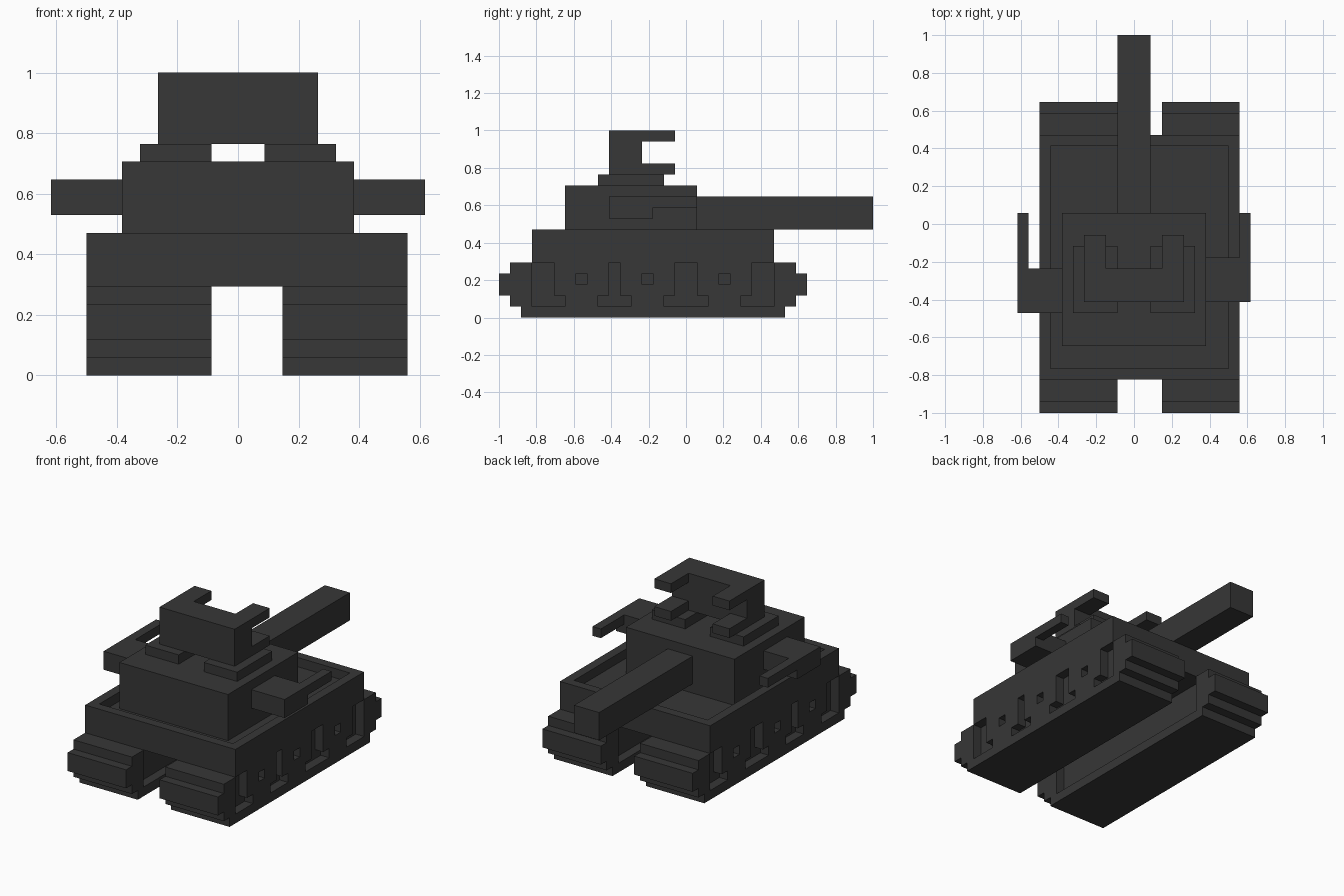
import bpy, bmesh, math
from mathutils import Vector

if "Cube" in bpy.data.objects:
    bpy.data.objects.remove(bpy.data.objects["Cube"])

U = 2 / 34                          # one block
ORIGIN = Vector((-10.5, -17, 0))    # grid corner, in blocks

dark = bpy.data.materials.new("dark_grey")
dark.diffuse_color = (0.038, 0.038, 0.038, 1)
dark.use_nodes = True
dark.node_tree.nodes["Principled BSDF"].inputs["Base Color"].default_value = dark.diffuse_color


def cells(box):
    x0, x1, y0, y1, z0, z1 = box
    return {(x, y, z) for x in range(x0, x1) for y in range(y0, y1) for z in range(z0, z1)}


def solid(add, cut=()):
    out = set()
    for b in add:
        out |= cells(b)
    for b in cut:
        out -= cells(b)
    return out


def mirrored(part, total):
    return {(total - 1 - x, y, z) for x, y, z in part}


parts = {}

# Track: stepped profile, wheel gaps cut in the outer side, one long recess inside
wheel_gaps = [(3, 5, 1, 5), (5, 6, 1, 2), (10, 11, 2, 5), (9, 12, 1, 2),
              (16, 18, 2, 5), (15, 19, 1, 2), (23, 25, 1, 5), (22, 23, 1, 2),
              (7, 8, 3, 4), (13, 14, 3, 4), (20, 21, 3, 4)]
left = solid([(2, 9, 2, 26, 0, 1), (2, 9, 1, 27, 1, 2), (2, 9, 0, 28, 2, 4), (2, 9, 1, 27, 4, 5)],
             [(2, 3, *g) for g in wheel_gaps] + [(8, 9, 3, 25, 1, 5)])
parts["left_track"] = left
parts["right_track"] = mirrored(left, 22)

# Hull with a sunken deck
parts["hull"] = solid([(2, 20, 3, 25, 5, 8)], [(3, 19, 4, 24, 7, 8)])

# Turret and gun
parts["turret"] = solid([(4, 17, 6, 18, 7, 12)])
parts["gun_barrel"] = solid([(9, 12, 18, 34, 8, 11)])

# Side arms with forward prongs
parts["left_arm"] = solid([(0, 4, 9, 13, 9, 11), (0, 1, 13, 18, 10, 11)])
parts["right_arm"] = solid([(17, 21, 10, 14, 9, 11), (20, 21, 14, 18, 10, 11)])

# Pads on the turret roof and the pronged block above them
pad = solid([(5, 9, 9, 15, 12, 13)])
parts["left_roof_pad"] = pad
parts["right_roof_pad"] = mirrored(pad, 21)
prongs = solid([(6, 8, 13, 16, 13, 14), (6, 8, 13, 16, 16, 17)])
parts["top_block"] = solid([(6, 15, 10, 13, 13, 17)]) | prongs | mirrored(prongs, 21)

filled = set().union(*parts.values())


# Skin each part, leaving out faces buried against other parts
def build(name, part):
    bm = bmesh.new()
    verts = {}

    def vert(p):
        if p not in verts:
            verts[p] = bm.verts.new((Vector(p) + ORIGIN) * U)
        return verts[p]

    for c in part:
        for axis in range(3):
            for side in (0, 1):
                n = list(c)
                n[axis] += 1 if side else -1
                if tuple(n) in filled:
                    continue
                a, b = (axis + 1) % 3, (axis + 2) % 3
                quad = []
                for da, db in ((0, 0), (1, 0), (1, 1), (0, 1)):
                    p = list(c)
                    p[axis] += side
                    p[a] += da
                    p[b] += db
                    quad.append(vert(tuple(p)))
                bm.faces.new(quad if side else quad[::-1])
    bmesh.ops.dissolve_limit(bm, angle_limit=math.radians(1),
                             verts=bm.verts[:], edges=bm.edges[:])
    mesh = bpy.data.meshes.new(name)
    bm.to_mesh(mesh)
    bm.free()
    mesh.materials.append(dark)
    obj = bpy.data.objects.new(name, mesh)
    bpy.context.collection.objects.link(obj)


for part_name, part_cells in parts.items():
    build(part_name, part_cells)
